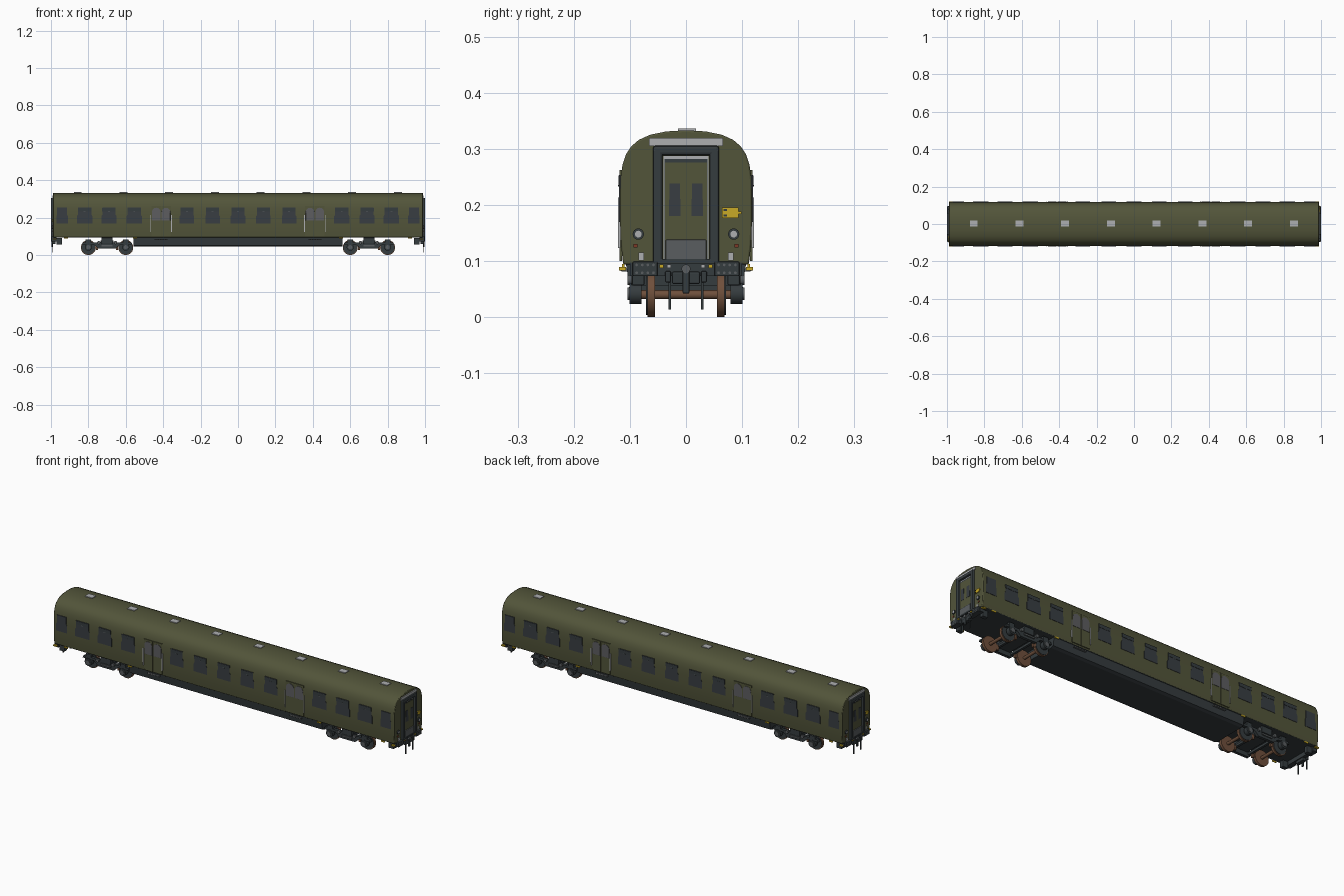
import bpy, bmesh, math
from mathutils import Vector

if "Cube" in bpy.data.objects:
    bpy.data.objects.remove(bpy.data.objects["Cube"])


def material(name, r, g, b):
    m = bpy.data.materials.new(name)
    m.use_nodes = True
    m.diffuse_color = (r, g, b, 1)
    m.node_tree.nodes["Principled BSDF"].inputs["Base Color"].default_value = (r, g, b, 1)
    return m


OLIVE = material("olive paint", .085, .09, .042)
SLATE = material("dark slate", .036, .045, .049)
GLASS = material("dark glass", .04, .047, .054)
DOORGLASS = material("grey door glass", .11, .11, .115)
LIGHT = material("light grey", .42, .43, .44)
RUST = material("rusty steel", .16, .08, .045)
YELLOW = material("yellow", .58, .4, .02)
STEEL = material("mid grey steel", .1, .11, .115)
RED = material("dull red", .2, .04, .02)


def finish(bm, name, mat, bevel=0, smooth=False):
    bmesh.ops.recalc_face_normals(bm, faces=bm.faces)
    me = bpy.data.meshes.new(name)
    bm.to_mesh(me)
    bm.free()
    ob = bpy.data.objects.new(name, me)
    bpy.context.scene.collection.objects.link(ob)
    me.materials.append(mat)
    if bevel:
        mod = ob.modifiers.new("edge", "BEVEL")
        mod.width, mod.segments, mod.limit_method = bevel, 2, "ANGLE"
        mod.angle_limit = math.radians(50)
    if smooth:
        bpy.ops.object.select_all(action="DESELECT")
        ob.select_set(True)
        bpy.context.view_layer.objects.active = ob
        bpy.ops.object.shade_smooth_by_angle(angle=math.radians(35))
    return ob


def box(name, mat, at, size, bevel=0):
    bm = bmesh.new()
    bmesh.ops.create_cube(bm, size=1)
    for v in bm.verts:
        v.co = Vector(at) + Vector([c * s for c, s in zip(v.co, size)])
    return finish(bm, name, mat, bevel)


def prism(name, mat, pts, axis, lo, hi, bevel=0, smooth=False):
    """Extrude a 2D outline along x (points y, z) or along y (points x, z)."""
    bm = bmesh.new()
    place = (lambda p: (lo, p[0], p[1])) if axis == "x" else (lambda p: (p[0], lo, p[1]))
    face = bm.faces.new([bm.verts.new(place(p)) for p in pts])
    out = bmesh.ops.extrude_face_region(bm, geom=[face])["geom"]
    shift = Vector((hi - lo, 0, 0)) if axis == "x" else Vector((0, hi - lo, 0))
    bmesh.ops.translate(bm, vec=shift, verts=[g for g in out if isinstance(g, bmesh.types.BMVert)])
    return finish(bm, name, mat, bevel, smooth)


def disc(name, mat, at, r, depth, axis="y", sides=24):
    u, w = (at[0], at[2]) if axis == "y" else (at[1], at[2])
    c = at[1] if axis == "y" else at[0]
    pts = [(u + r * math.cos(a * math.tau / sides), w + r * math.sin(a * math.tau / sides))
           for a in range(sides)]
    return prism(name, mat, pts, axis, c - depth / 2, c + depth / 2, smooth=True)


def pane(c, half, z0, z1):
    """Stepped window outline, a little wider at the sill."""
    step = z0 + (z1 - z0) * .45
    right = [(half, z0), (half, step), (half * .87, step + .008), (half * .87, z1)]
    return [(c + x, z) for x, z in right] + [(c - x, z) for x, z in reversed(right)]


# Body shell with a curved roof and dark underside
half = [(.112, .094), (.116, .13), (.1175, .17), (.1175, .22), (.1165, .25), (.113, .272),
        (.107, .29), (.098, .304), (.084, .316), (.064, .325), (.035, .331), (0, .333)]
profile = half + [(-y, z) for y, z in reversed(half[:-1])]
body = prism("carriage_body", OLIVE, profile, "x", -.988, .988, .003, True)
body.data.materials.append(SLATE)
for f in body.data.polygons:
    if f.normal.z < -.9:
        f.material_index = 1

# Underframe trough and roof vents
prism("underframe_trough", SLATE, [(-.107, .094), (-.1, .052), (-.085, .046), (.085, .046),
      (.1, .052), (.107, .094)], "x", -.56, .56)
for i in range(8):
    box("roof_vent", LIGHT, (-.857 + i * .2445, .002, .3335), (.042, .032, .005))

# Sides: windows, doors, handrails, markers
for s in (-1, 1):
    lo, hi = s * .114, s * .1192
    for x, w in ((-.94, .031), (-.82, .042), (-.69, .041), (-.555, .041), (-.273, .039),
                 (-.136, .039), (0, .039), (.136, .039), (.273, .039), (.555, .041),
                 (.69, .041), (.82, .042), (.94, .031)):
        prism("side_window", GLASS, pane(x, w, .17, .253), "y", lo, hi)
        if w > .035:
            box("window_vent", SLATE, (x, s * .1192, .243), (w * 1.75, .003, .018))
            box("vent_catch", STEEL, (x, s * .1205, .234), (.01, .002, .003))
    for d in (-.411, .411):
        for e in (-1, 1):
            prism("door_leaf", OLIVE, [(d + e * .001, .1), (d + e * .052, .1),
                  (d + e * .052, .262), (d + e * .001, .262)], "y", lo, s * .1183)
            disc("door_window_top", DOORGLASS, (d + e * .026, s * .1175, .23), .023, .0045)
            box("door_window", DOORGLASS, (d + e * .026, s * .1175, .21), (.046, .0045, .05), .001)
            box("door_handrail", LIGHT, (d + e * .055, s * .119, .168), (.004, .005, .09))
        box("door_step", STEEL, (d, s * .107, .084), (.07, .016, .005))
        for k in range(-3, 4):
            box("step_tread", LIGHT, (d + k * .009, s * .1155, .084), (.004, .002, .004))
    for x in (-.92, -.55, .55, .92):
        box("yellow_marker", YELLOW, (x, s * .112, .091), (.022, .004, .007))

# Bogies with wheels, axle boxes and springs
for b in (-.7, .7):
    box("bogie_bolster", SLATE, (b, 0, .067), (.07, .17, .022))
    box("bogie_pivot", SLATE, (b, 0, .085), (.06, .06, .02))
    for e in (-1, 1):
        x = b + e * .1
        disc("axle", RUST, (x, 0, .04), .008, .19, sides=12)
        box("bogie_end_beam", SLATE, (b + e * .045, 0, .05), (.012, .17, .012))
        for s in (-1, 1):
            disc("wheel", RUST, (x, s * .063, .04), .04, .011, sides=32)
            disc("wheel_flange", RUST, (x, s * .057, .04), .042 - .002, .004, sides=32)
            disc("wheel_face", SLATE, (x, s * .0695, .04), .036, .003, sides=32)
            disc("axle_box", SLATE, (x, s * .09, .042), .019, .022)
            disc("axle_cap", STEEL, (x, s * .1015, .042), .011, .005)
            box("axle_spring", SLATE, (x, s * .088, .07), (.03, .018, .025))
            disc("brake_cylinder", STEEL, (b + e * .045, s * .1, .066), .009, .008)
            box("brake_shoe", RUST, (b + e * .053, s * .063, .04), (.01, .011, .026))
    for s in (-1, 1):
        prism("bogie_side_frame", SLATE, [(b - .135, .056), (b - .07, .056), (b - .045, .034),
              (b + .045, .034), (b + .07, .056), (b + .135, .056), (b + .13, .068),
              (b - .13, .068)], "y", s * .08, s * .095)
        box("bogie_air_spring", SLATE, (b, s * .088, .076), (.06, .024, .034), .004)
        box("bogie_damper", STEEL, (b, s * .099, .05), (.06, .006, .008))

# Carriage ends, the second one turned half round
for t in (-1, 1):
    def end_box(name, mat, x, y, z, dx, dy, dz, bevel=0):
        return box(name, mat, (t * x, t * y, z), (dx, dy, dz), bevel)

    for s in (-1, 1):
        end_box("gangway_post", SLATE, .991, s * .0505, .198, .018, .017, .205, .004)
        prism("end_door_window", GLASS, pane(s * .02, .0105, .18, .238), "x", t * .988, t * .9945)
        disc("lamp_rim", SLATE, (t * .989, s * .085, .148), .01, .008, "x")
        disc("lamp_lens", LIGHT, (t * .9925, s * .085, .148), .006, .003, "x")
        end_box("red_tail_marker", RED, .989, s * .09, .127, .004, .008, .006)
        end_box("white_end_plate", LIGHT, .989, s * .08, .108, .005, .01, .014)
        end_box("yellow_side_tap", YELLOW, .98, s * .113, .086, .02, .012, .006)
        end_box("buffer_plate", SLATE, .993, s * .073, .086, .012, .044, .026, .002)
        for k in range(4):
            for z in (.079, .093):
                disc("buffer_bolt", STEEL, (t * .999, s * (.058 + k * .01), z), .0025, .002, "x", 8)
        end_box("yellow_cock", YELLOW, .996, s * .044, .091, .006, .007, .006)
        end_box("white_cock", LIGHT, .996, s * .03, .091, .006, .007, .006)
        end_box("brake_hose", SLATE, .993, s * .029, .048, .005, .004, .068)
        end_box("hose_head", SLATE, .993, s * .032, .072, .01, .01, .02, .002)
        end_box("underslung_box", SLATE, .955, s * .085, .074, .03, .022, .035, .003)
    end_box("gangway_header", SLATE, .991, 0, .297, .018, .118, .018, .005)
    end_box("gangway_sill", SLATE, .992, 0, .1, .016, .1, .008)
    end_box("end_door_trim", LIGHT, .988, 0, .194, .005, .081, .186)
    end_box("end_door_gap", SLATE, .9885, 0, .192, .006, .077, .18)
    end_box("end_door", OLIVE, .99, 0, .19, .006, .075, .172)
    end_box("door_kick_plate", STEEL, .9945, 0, .12, .006, .073, .036, .002)
    end_box("header_band", LIGHT, .989, 0, .312, .006, .132, .014)
    end_box("yellow_socket", YELLOW, .989, .079, .186, .006, .029, .018)
    end_box("yellow_socket_plug", YELLOW, .99, .096, .186, .006, .006, .005)
    for z in (.181, .191):
        end_box("socket_hole", SLATE, .9925, .07, z, .002, .006, .004)
    end_box("buffer_beam", SLATE, .98, 0, .085, .02, .2, .024)
    end_box("drawbar", SLATE, .985, 0, .07, .02, .05, .022, .003)
    disc("coupling_hook", STEEL, (t * .993, 0, .086), .008, .014, "x", 16)
    end_box("coupling_link", SLATE, .994, 0, .062, .008, .012, .04, .002)
